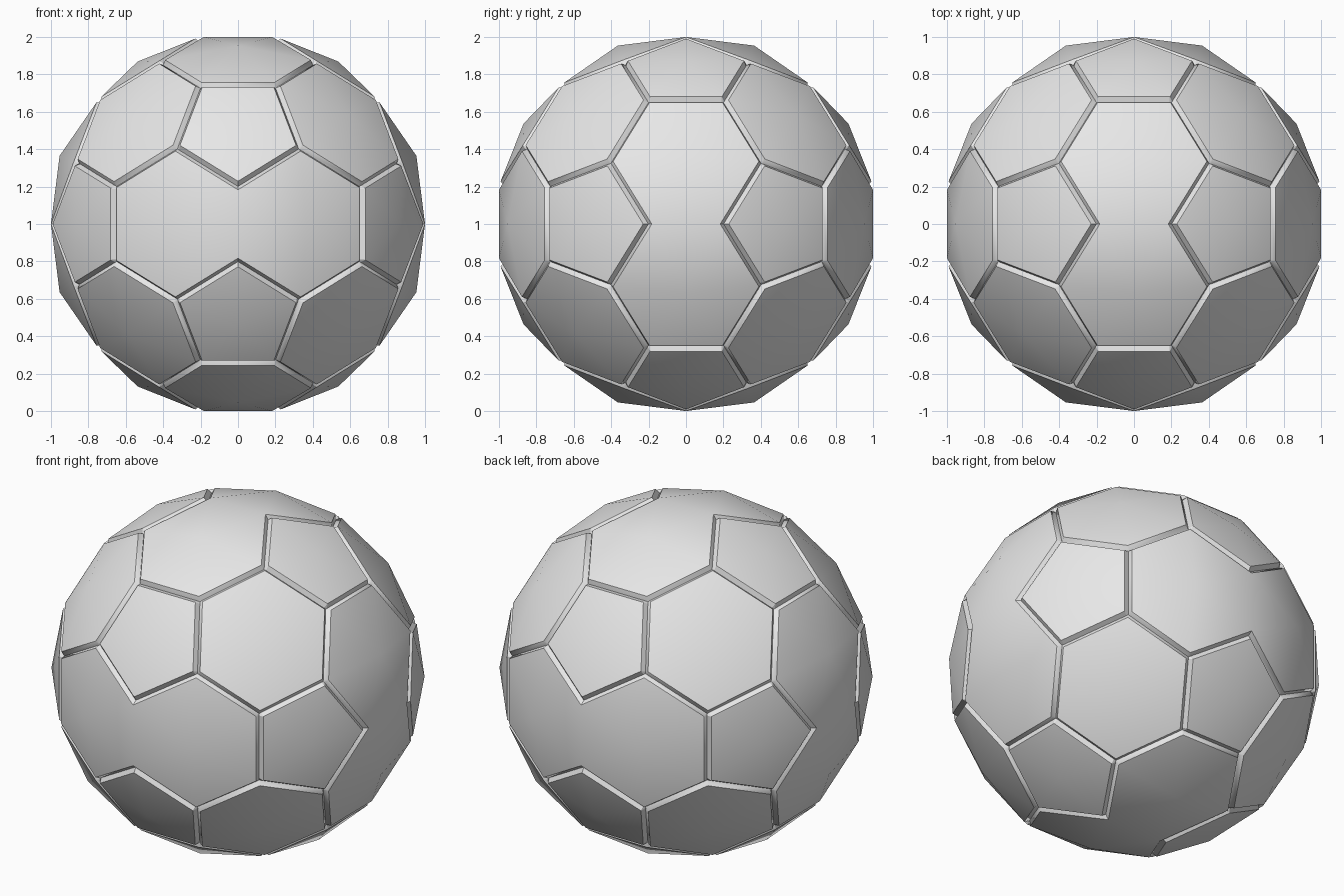
import bpy, bmesh
from mathutils import Vector
from itertools import product

cube = bpy.data.objects.get("Cube")
if cube:
    bpy.data.objects.remove(cube, do_unlink=True)

PHI = (1 + 5 ** 0.5) / 2
GROOVE_HALF_WIDTH = 0.02
GROOVE_DEPTH = 0.025

# Corners of the hexagon and pentagon panels
corners = set()
for base in ((0, 3 * PHI, 1), (PHI, 1 + 2 * PHI, 2), (1, 2 * PHI, 2 + PHI)):
    for signs in product((-1, 1), repeat=3):
        p = [c * s / (3 * PHI) for c, s in zip(base, signs)]
        for turn in range(3):
            q = p[turn:] + p[:turn]
            corners.add(tuple(round(c, 6) + 0.0 for c in q))

bm = bmesh.new()
for co in corners:
    bm.verts.new(co)
bmesh.ops.convex_hull(bm, input=bm.verts[:])
bmesh.ops.dissolve_limit(bm, angle_limit=0.02, verts=bm.verts[:], edges=bm.edges[:])

# Seams run along every panel edge but the six that cross an axis
def crosses_axis(edge):
    middle = (edge.verts[0].co + edge.verts[1].co) / 2
    return max(abs(c) for c in middle) > 0.99

seams = [e for e in bm.edges if not crosses_axis(e)]

# Raise each panel's centre to the ball's radius
radius = Vector(next(iter(corners))).length
poked = bmesh.ops.poke(bm, faces=bm.faces[:])
for v in poked["verts"]:
    v.co = v.co.normalized() * radius

# Widen the seams into strips and sink their middles
strips = bmesh.ops.bevel(bm, geom=seams, offset=GROOVE_HALF_WIDTH, offset_type='OFFSET',
                         segments=2, profile=0.5, affect='EDGES',
                         clamp_overlap=True, loop_slide=True)
strip_faces = set(strips["faces"])
for v in bm.verts:
    if v.link_faces and all(f in strip_faces for f in v.link_faces):
        v.co -= v.co.normalized() * GROOVE_DEPTH
bmesh.ops.recalc_face_normals(bm, faces=bm.faces[:])

mesh = bpy.data.meshes.new("ball")
bm.to_mesh(mesh)
bm.free()
ball = bpy.data.objects.new("ball", mesh)
ball.location.z = 1
bpy.context.collection.objects.link(ball)

# Plain grey finish
grey = bpy.data.materials.new("light_grey")
grey.use_nodes = True
colour = (0.8, 0.8, 0.8, 1)
grey.diffuse_color = colour
for node in grey.node_tree.nodes:
    if node.type == 'BSDF_PRINCIPLED':
        node.inputs["Base Color"].default_value = colour
mesh.materials.append(grey)

bpy.ops.object.select_all(action='DESELECT')
ball.select_set(True)
bpy.context.view_layer.objects.active = ball
bpy.ops.object.shade_smooth_by_angle(angle=0.55)
